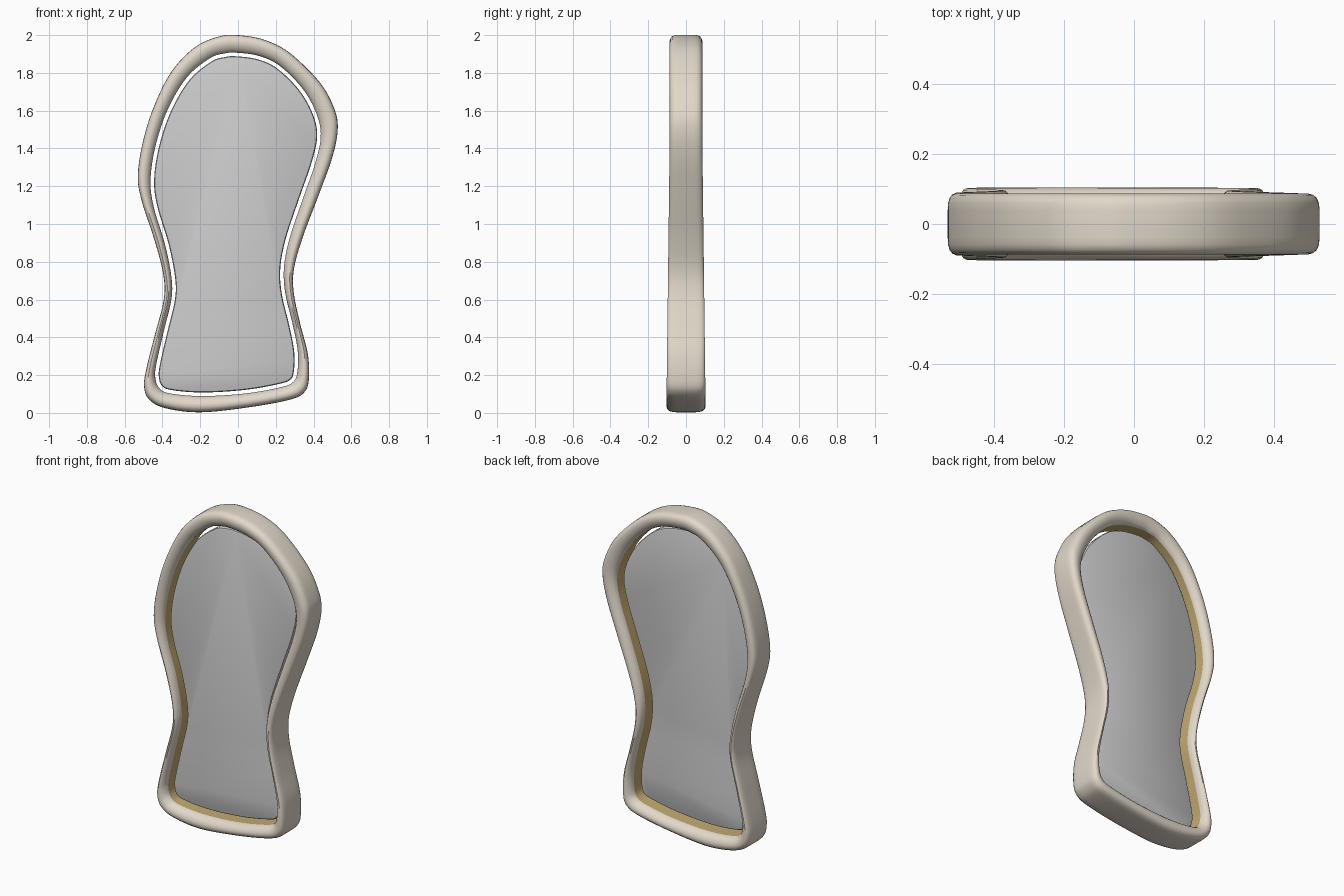
import bpy, bmesh, math
from mathutils import Vector

if "Cube" in bpy.data.objects:
    bpy.data.objects.remove(bpy.data.objects["Cube"])

# Paired outline stations, clockwise from the top: outer x, outer z, inner x, inner z
STATIONS = [
    (0.00, 2.00, -0.01, 1.907), (0.14, 1.975, 0.11, 1.89), (0.275, 1.905, 0.22, 1.838),
    (0.433, 1.75, 0.343, 1.715), (0.51, 1.61, 0.417, 1.58), (0.528, 1.50, 0.438, 1.46),
    (0.50, 1.355, 0.407, 1.317), (0.43, 1.16, 0.342, 1.13), (0.343, 0.93, 0.272, 0.92),
    (0.296, 0.76, 0.243, 0.765), (0.296, 0.63, 0.251, 0.63), (0.33, 0.47, 0.288, 0.475),
    (0.37, 0.31, 0.316, 0.33), (0.375, 0.175, 0.314, 0.215), (0.35, 0.108, 0.29, 0.162),
    (0.275, 0.07, 0.222, 0.135), (0.06, 0.03, 0.04, 0.103), (-0.20, 0.003, -0.19, 0.089),
    (-0.385, 0.025, -0.365, 0.104), (-0.47, 0.07, -0.42, 0.135), (-0.497, 0.138, -0.438, 0.19),
    (-0.486, 0.23, -0.432, 0.26), (-0.44, 0.415, -0.392, 0.435), (-0.393, 0.60, -0.353, 0.60),
    (-0.396, 0.735, -0.352, 0.715), (-0.444, 0.92, -0.386, 0.89), (-0.512, 1.13, -0.446, 1.09),
    (-0.53, 1.265, -0.463, 1.237), (-0.50, 1.45, -0.435, 1.42), (-0.44, 1.635, -0.37, 1.61),
    (-0.35, 1.81, -0.27, 1.777), (-0.227, 1.937, -0.148, 1.878), (-0.10, 1.993, -0.07, 1.903),
]
STEPS = 6

# Half cross-section: (0 = outer edge .. 1 = inner edge, share of half depth)
HALF = [(0.0, 0.0), (0.0, 0.45), (0.02, 0.68), (0.08, 0.84), (0.2, 0.95), (0.36, 1.0),
        (0.54, 0.99), (0.72, 0.92), (0.87, 0.81), (0.96, 0.69), (1.0, 0.55)]


def smooth_loop(pts):
    """Closed Catmull-Rom curve through the points."""
    out, n = [], len(pts)
    for i in range(n):
        a, b, c, d = (pts[(i + k) % n] for k in (-1, 0, 1, 2))
        for s in range(STEPS):
            t = s / STEPS
            out.append(0.5 * (2 * b + (c - a) * t + (2 * a - 5 * b + 4 * c - d) * t * t
                              + (3 * b - a - 3 * c + d) * t ** 3))
    return out


def inset(loop, dist):
    """Move a clockwise loop inwards."""
    n, out = len(loop), []
    for i, p in enumerate(loop):
        t = (loop[(i + 1) % n] - loop[i - 1]).normalized()
        out.append(p + Vector((t.y, -t.x)) * dist)
    return out


def half_depth(z):
    return 0.087 + 0.017 * max(0.0, 1 - z / 1.4)


def skin(name, rings, colour=None, caps=False):
    """Join equal rings of points into a smooth-shaded surface."""
    bm = bmesh.new()
    rows = [[bm.verts.new(p) for p in ring] for ring in rings]
    n = len(rows[0])
    for r0, r1 in zip(rows, rows[1:]):
        for i in range(n):
            j = (i + 1) % n
            bm.faces.new((r0[i], r0[j], r1[j], r1[i]))
    if caps:
        bm.faces.new(rows[0])
        bm.faces.new(rows[-1][::-1])
    bmesh.ops.recalc_face_normals(bm, faces=bm.faces)
    mesh = bpy.data.meshes.new(name)
    bm.to_mesh(mesh)
    bm.free()
    obj = bpy.data.objects.new(name, mesh)
    bpy.context.collection.objects.link(obj)
    if colour:
        mat = bpy.data.materials.new(name + "_colour")
        mat.diffuse_color = (*colour, 1)
        mat.use_nodes = True
        mat.node_tree.nodes["Principled BSDF"].inputs["Base Color"].default_value = mat.diffuse_color
        mesh.materials.append(mat)
    bpy.ops.object.select_all(action='DESELECT')
    obj.select_set(True)
    bpy.context.view_layer.objects.active = obj
    bpy.ops.object.shade_smooth_by_angle(angle=math.radians(35))
    return obj


outer = smooth_loop([Vector(s[:2]) for s in STATIONS])
inner = smooth_loop([Vector(s[2:]) for s in STATIONS])


def frame_ring(u, v):
    ring = []
    for o, i in zip(outer, inner):
        p = o.lerp(i, u)
        ring.append((p.x, v * half_depth(o.y), p.y))
    return ring


# Rounded frame
profile = [(u, -v) for u, v in reversed(HALF)] + HALF[1:]
skin("mirror_frame", [frame_ring(u, v) for u, v in profile], (0.76, 0.69, 0.59))

# Gold band lining the inside of the frame
skin("inner_band", [frame_ring(1, v) for v in (0.55, 0, -0.55)], (0.55, 0.41, 0.17))

# Mirror pane with bevelled rim, floating inside the frame
levels = [(0.03, -0.030), (0.023, -0.027), (0.019, -0.020),
          (0.019, 0.008), (0.023, 0.015), (0.03, 0.018)]
skin("mirror_pane", [[(p.x, y, p.y) for p in inset(inner, d)] for d, y in levels], caps=True)
